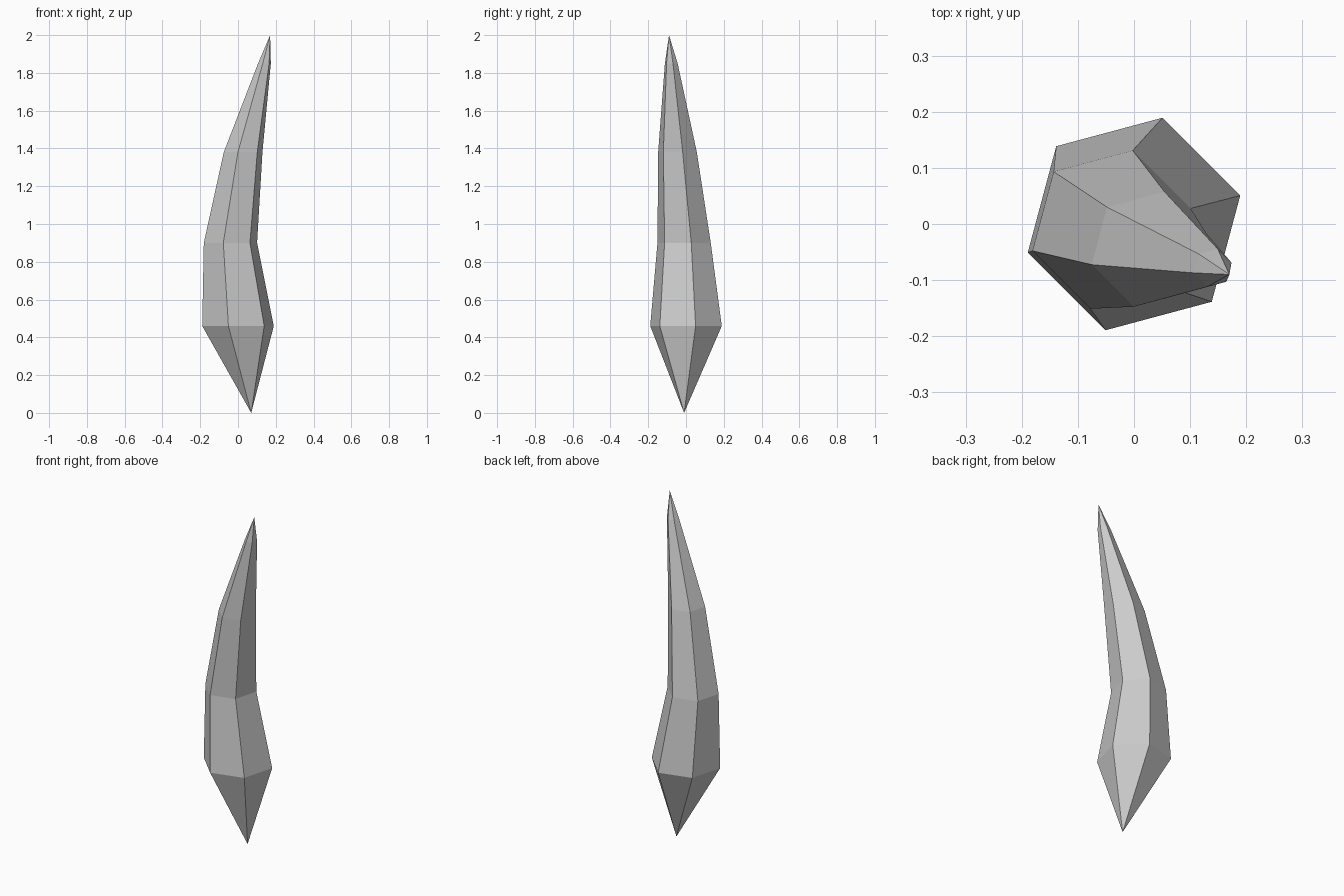
import bpy, bmesh
from math import cos, sin, radians

if "Cube" in bpy.data.objects:
    bpy.data.objects.remove(bpy.data.objects["Cube"])

SIDES = 6
TURN = radians(15)
# centre x, centre y, height, radius of each hexagonal ring
RINGS = [(0.0, 0.0, 0.46, 0.196),
         (-0.04, -0.01, 0.90, 0.146),
         (0.027, -0.045, 1.38, 0.106),
         (0.14, -0.078, 1.85, 0.035)]
BOTTOM_TIP = (0.07, -0.01, 0.0)
TOP_TIP = (0.17, -0.09, 2.0)


def make_ring(bm, cx, cy, z, r):
    step = radians(360 / SIDES)
    return [bm.verts.new((cx + r * cos(TURN + i * step),
                          cy + r * sin(TURN + i * step), z)) for i in range(SIDES)]


bm = bmesh.new()
rings = [make_ring(bm, *r) for r in RINGS]
bottom = bm.verts.new(BOTTOM_TIP)
top = bm.verts.new(TOP_TIP)

for i in range(SIDES):
    j = (i + 1) % SIDES
    # side faces between neighbouring rings
    for low, high in zip(rings, rings[1:]):
        bm.faces.new((low[i], low[j], high[j], high[i]))
    # pointed ends
    bm.faces.new((bottom, rings[0][j], rings[0][i]))
    bm.faces.new((top, rings[-1][i], rings[-1][j]))

bmesh.ops.recalc_face_normals(bm, faces=bm.faces[:])
mesh = bpy.data.meshes.new("curved_spike")
bm.to_mesh(mesh)
bm.free()
bpy.context.collection.objects.link(bpy.data.objects.new("curved_spike", mesh))
